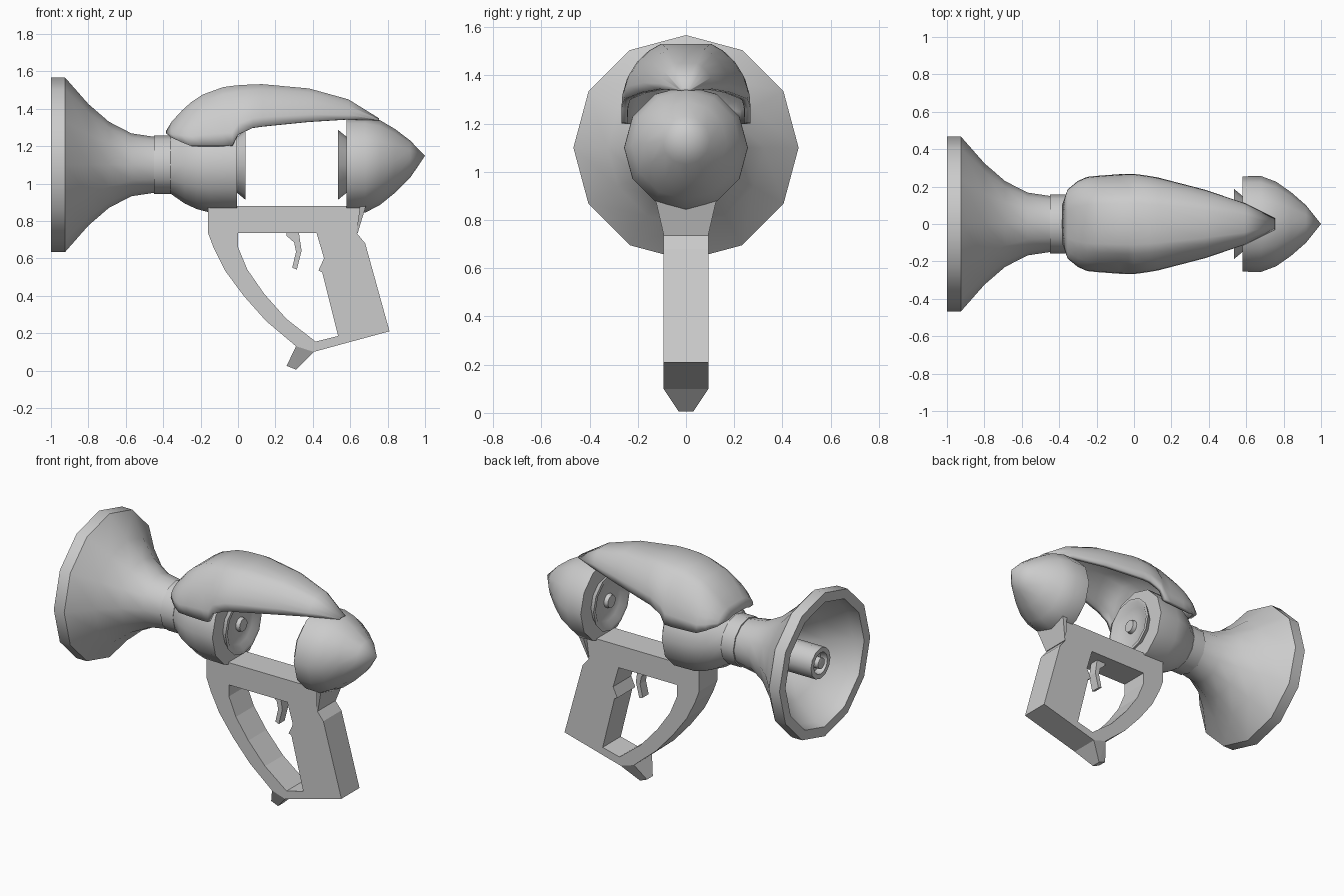
import bpy, bmesh
from math import sin, cos, pi, radians

if "Cube" in bpy.data.objects:
    bpy.data.objects.remove(bpy.data.objects["Cube"])

AXIS_Z = 1.10
SIDES = 12


def finish(name, bm, smooth=None):
    bmesh.ops.remove_doubles(bm, verts=bm.verts, dist=0.0005)
    bmesh.ops.recalc_face_normals(bm, faces=bm.faces)
    mesh = bpy.data.meshes.new(name)
    bm.to_mesh(mesh)
    bm.free()
    ob = bpy.data.objects.new(name, mesh)
    bpy.context.collection.objects.link(ob)
    if smooth:
        bpy.ops.object.select_all(action='DESELECT')
        ob.select_set(True)
        bpy.context.view_layer.objects.active = ob
        bpy.ops.object.shade_smooth_by_angle(angle=radians(smooth))
    return ob


def loft(bm, rings, closed):
    """Skin neighbouring rings of points with quads."""
    rows = [[bm.verts.new(p) for p in ring] for ring in rings]
    n = len(rows[0])
    for a, b in zip(rows, rows[1:]):
        for i in range(n if closed else n - 1):
            j = (i + 1) % n
            bm.faces.new((a[i], a[j], b[j], b[i]))


def turned(name, profile, sides=SIDES, smooth=40):
    """Revolve (x, radius[, axis rise]) points about the barrel axis."""
    bm = bmesh.new()
    rings = []
    for x, r, *rise in profile:
        zc = AXIS_Z + (rise[0] if rise else 0)
        rings.append([(x, r * sin(2 * pi * i / sides), zc + r * cos(2 * pi * i / sides))
                      for i in range(sides)])
    loft(bm, rings, True)
    return finish(name, bm, smooth)


def plate(name, half, outline, hole=None, width_at=None):
    """Extrude an x/z outline across y, optionally with a hole or varying width."""
    bm = bmesh.new()
    for loop in filter(None, (outline, hole)):
        vs = [bm.verts.new((x, -half, z)) for x, z in loop]
        for i, v in enumerate(vs):
            bm.edges.new((v, vs[(i + 1) % len(vs)]))
    bmesh.ops.triangle_fill(bm, edges=bm.edges[:], use_beauty=True, normal=(0, -1, 0))
    ext = bmesh.ops.extrude_face_region(bm, geom=bm.faces[:])
    for v in ext['geom']:
        if isinstance(v, bmesh.types.BMVert):
            v.co.y = half
    if width_at:
        for v in bm.verts:
            v.co.y *= width_at(v.co.z) / half
    return finish(name, bm)


# Flared bell, hollow towards the muzzle
turned("bell", [(-0.45, 0), (-0.45, .15), (-0.57, .168), (-0.69, .23), (-0.80, .325),
                (-0.925, .467), (-1, .467), (-1, .405), (-0.93, .39), (-0.80, .28),
                (-0.69, .19), (-0.57, .13), (-0.52, 0)])

# Emitter rod inside the bell
turned("emitter", [(-0.54, 0), (-0.54, .10), (-0.97, .10), (-0.97, .07), (-0.93, .06),
                   (-0.93, .035), (-0.975, .035), (-0.985, 0)])

# Neck collar and rear chamber
turned("collar", [(-0.46, 0), (-0.45, .157), (-0.36, .157), (-0.355, 0)])
turned("chamber", [(-0.36, 0), (-0.36, .155), (-0.285, .207), (-0.22, .237),
                   (-0.15, .255), (-0.005, .257), (-0.005, 0)])

# Nose cone, its tip raised above the axis
turned("nose_cone", [(.58, 0), (.58, .255), (.68, .256), (.76, .226, .012),
                     (.84, .17, .021), (.92, .1, .03), (1, 0, .048)])

# Facing contact dishes, each with a central button
for name, x0, d in (("chamber_dish", -0.005, 1), ("nose_dish", .58, -1)):
    turned(name, [(x0 + d * x, r) for x, r in
                  ((0, .15), (.045, .187), (.045, .165), (.02, .13),
                   (.02, .045), (.045, .04), (.045, 0))])

# Canopy shell: stations of x, half width, lower edge, crown height
stations = [(-.385, .10, 1.268, 1.28), (-.355, .185, 1.245, 1.33), (-.3, .23, 1.22, 1.39),
            (-.25, .252, 1.2, 1.435), (-.19, .258, 1.2, 1.475), (-.08, .266, 1.2, 1.515),
            (-.03, .268, 1.203, 1.522), (0, .268, 1.262, 1.525), (.08, .257, 1.298, 1.53),
            (.13, .248, 1.305, 1.531), (.38, .183, 1.33, 1.508), (.59, .112, 1.343, 1.45),
            (.755, .03, 1.338, 1.348)]
half = [(1, 0), (.985, .22), (.92, .45), (.79, .68), (.6, .88), (.41, 1)]
section = half + [(0, 1)] + [(-y, z) for y, z in reversed(half)]
bm = bmesh.new()
loft(bm, [[(x, w * y, lo + (hi - lo) * t) for y, t in section]
          for x, w, lo, hi in stations], False)
bmesh.ops.recalc_face_normals(bm, faces=bm.faces)
if sum(f.normal.z for f in bm.faces) < 0:
    bmesh.ops.reverse_faces(bm, faces=bm.faces)
canopy = finish("canopy", bm, 40)
if sum(p.normal.z for p in canopy.data.polygons) < 0:
    canopy.data.flip_normals()
solid = canopy.modifiers.new("thickness", 'SOLIDIFY')
solid.thickness = .025
solid.offset = -1

# Grip frame: top rail, front guard strap and handle around the finger opening
plate("grip_frame", .093,
      [(-.16, .88), (-.16, .735), (-.13, .655), (-.07, .535), (.03, .40), (.15, .265),
       (.31, .13), (.405, .10), (.81, .21), (.68, .68), (.635, .735), (.67, .88)],
      [(0, .735), (0, .66), (.05, .54), (.14, .41), (.26, .275), (.415, .155), (.535, .185),
       (.45, .525), (.43, .535), (.46, .6), (.42, .735)])

# Tapered hook under the guard
plate("guard_hook", .093, [(.31, .13), (.26, .025), (.31, .005), (.405, .10), (.435, .13)],
      width_at=lambda z: .093 if z > .08 else .03)

# Flared bracket carrying the nose
plate("nose_bracket", .093, [(.632, .735), (.64, .735), (.69, .90), (.655, .90)],
      width_at=lambda z: .13 if z > .8 else .092)

# Trigger
plate("trigger", .03, [(.26, .74), (.26, .72), (.3, .685), (.31, .635), (.29, .55),
                       (.315, .54), (.34, .64), (.325, .74)])
